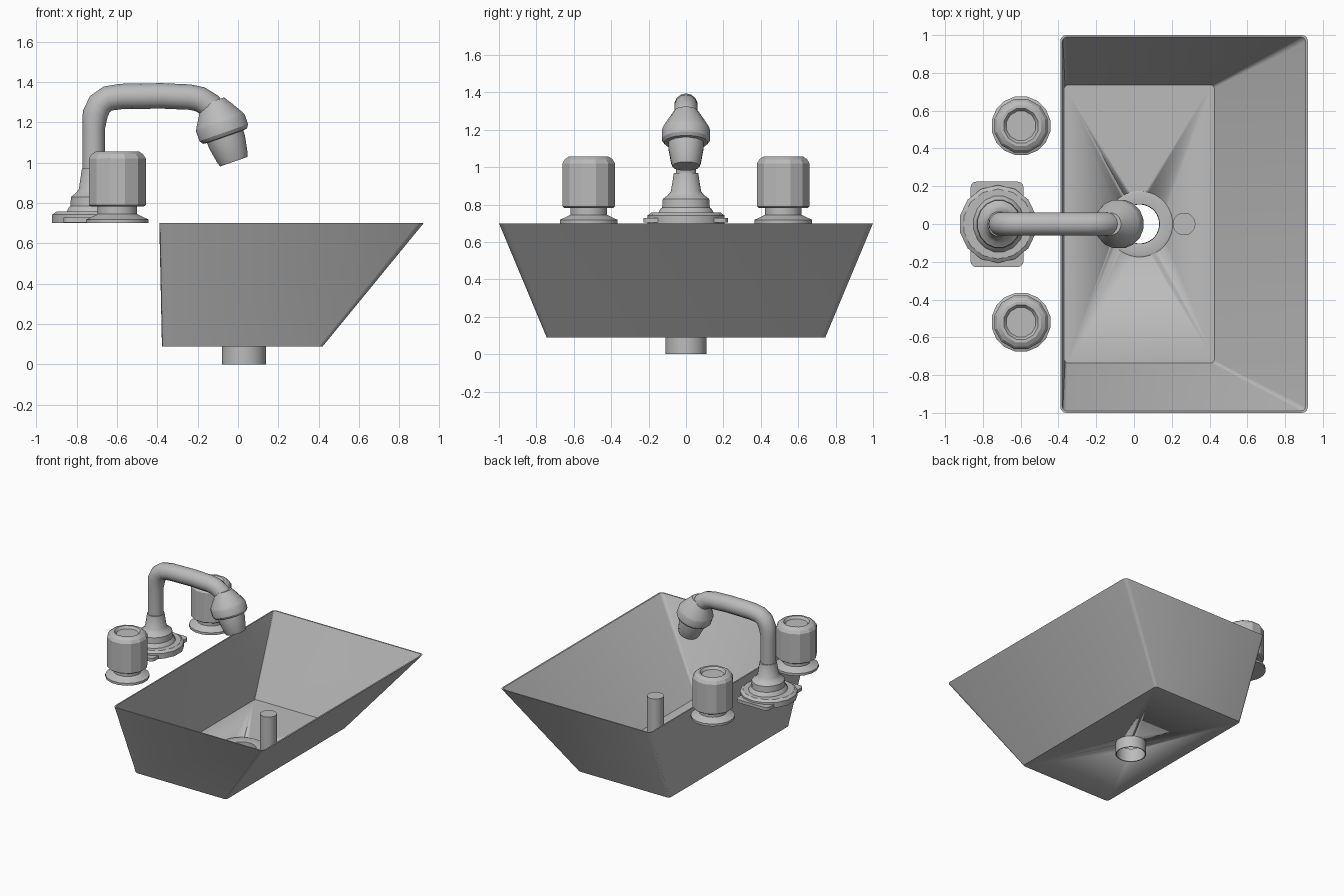
import bpy, bmesh, math
from mathutils import Vector, Matrix

if "Cube" in bpy.data.objects:
    bpy.data.objects.remove(bpy.data.objects["Cube"])

mat = bpy.data.materials.new("light grey")
mat.diffuse_color = (0.5, 0.5, 0.5, 1)
mat.use_nodes = True
mat.node_tree.nodes["Principled BSDF"].inputs["Base Color"].default_value = mat.diffuse_color


def finish(ob, angle=30):
    ob.data.materials.clear()
    ob.data.materials.append(mat)
    bpy.ops.object.select_all(action='DESELECT')
    bpy.context.view_layer.objects.active = ob
    ob.select_set(True)
    bpy.ops.object.shade_smooth_by_angle(angle=math.radians(angle))
    return ob


def skin(name, rings, cap_start=True, cap_end=True, close=False, angle=30):
    """Join rings of points into one skin."""
    bm = bmesh.new()
    vs = [[bm.verts.new(p) for p in r] for r in rings]
    n = len(vs[0])
    pairs = list(zip(vs, vs[1:])) + ([(vs[-1], vs[0])] if close else [])
    for a, b in pairs:
        for i in range(n):
            j = (i + 1) % n
            bm.faces.new((a[i], a[j], b[j], b[i]))
    if not close:
        if cap_start:
            bm.faces.new(vs[0][::-1])
        if cap_end:
            bm.faces.new(vs[-1])
    bmesh.ops.recalc_face_normals(bm, faces=bm.faces)
    me = bpy.data.meshes.new(name)
    bm.to_mesh(me)
    bm.free()
    ob = bpy.data.objects.new(name, me)
    bpy.context.collection.objects.link(ob)
    return finish(ob, angle)


def lathe(name, profile, origin, axis=(0, 0, 1), sides=16, ys=1.0, close=False, angle=30):
    """Revolve (distance, radius) pairs around an axis."""
    rot = Vector((0, 0, 1)).rotation_difference(Vector(axis)).to_matrix()
    o = Vector(origin)
    rings = []
    for s, r in profile:
        rings.append([o + rot @ Vector((r * math.cos(t), ys * r * math.sin(t), s))
                      for t in (2 * math.pi * (i + 0.5) / sides for i in range(sides))])
    return skin(name, rings, close=close, angle=angle)


def round_rect(x0, x1, y0, y1, z, r, seg=3):
    pts = []
    for k, (cx, cy) in enumerate(((x1 - r, y1 - r), (x0 + r, y1 - r),
                                  (x0 + r, y0 + r), (x1 - r, y0 + r))):
        for i in range(seg + 1):
            t = math.pi / 2 * (k + i / seg)
            pts.append((cx + r * math.cos(t), cy + r * math.sin(t), z))
    return pts


# basin shell with a slanted front and a drain hole
basin = skin("basin", [
    round_rect(-0.377, 0.42, -0.745, 0.745, 0.09, 0.02),
    round_rect(-0.39, 0.92, -1.0, 1.0, 0.70, 0.03),
    round_rect(-0.38, 0.908, -0.99, 0.99, 0.70, 0.025),
    round_rect(-0.367, 0.425, -0.735, 0.735, 0.102, 0.015)])
cutter = lathe("drain_cutter", [(0, 0.108), (0.3, 0.108)], (0.03, 0, -0.05), sides=32)
cutter.hide_render = True
mod = basin.modifiers.new("drain_hole", 'BOOLEAN')
mod.operation = 'DIFFERENCE'
mod.solver = 'EXACT'
mod.object = cutter
bpy.context.view_layer.objects.active = basin
bpy.ops.object.modifier_apply(modifier=mod.name)
bpy.data.objects.remove(cutter)

# drain pipe with its flange on the basin floor
lathe("drain_pipe", [(0, 0.11), (0.095, 0.11), (0.103, 0.175), (0.110, 0.175),
                     (0.114, 0.165), (0.106, 0.105), (0, 0.103)],
      (0.03, 0, 0), sides=32, close=True)

# standing overflow tube
lathe("overflow_tube", [(0.095, 0.06), (0.44, 0.06)], (0.265, 0, 0), sides=24)

# pair of tap handles
for side, name in ((-1, "left"), (1, "right")):
    pos = (-0.598, side * 0.52, 0)
    lathe(name + "_handle_base", [(0.70, 0.158), (0.718, 0.158), (0.735, 0.12), (0.745, 0.10),
                                  (0.79, 0.10)], pos, sides=16)
    lathe(name + "_handle", [(0.782, 0.135), (0.79, 0.146), (1.02, 0.146), (1.042, 0.132),
                             (1.056, 0.11), (1.056, 0.094), (1.038, 0.08)],
          pos, sides=12, angle=25)

# spout foot: plate, disc and collar
skin("spout_plate", [round_rect(-0.865, -0.585, -0.228, 0.224, z, 0.03) for z in (0.703, 0.728)])
lathe("spout_disc", [(0.70, 0.206), (0.742, 0.206), (0.757, 0.185), (0.757, 0.13)],
      (-0.72, 0, 0), sides=14)
lathe("spout_collar", [(0.75, 0.14), (0.775, 0.128), (0.785, 0.118), (0.83, 0.115), (0.85, 0.09),
                       (0.87, 0.075), (0.97, 0.06)], (-0.715, 0, 0), sides=16, ys=1.1)

# bent spout tube
path = [(-0.715, 0.84), (-0.715, 1.17), (-0.708, 1.24), (-0.685, 1.29), (-0.645, 1.318),
        (-0.58, 1.328), (-0.38, 1.331), (-0.24, 1.325), (-0.19, 1.315), (-0.14, 1.285),
        (-0.105, 1.235), (-0.09, 1.20)]
rings = []
for i, (x, z) in enumerate(path):
    a, b = path[max(i - 1, 0)], path[min(i + 1, len(path) - 1)]
    d = Vector((b[0] - a[0], 0, b[1] - a[1])).normalized()
    n = Vector((-d.z, 0, d.x))
    r = 0.056 if i < 2 else 0.063
    rings.append([Vector((x, 0, z)) + n * (r * math.cos(t)) + Vector((0, r * math.sin(t), 0))
                  for t in (2 * math.pi * k / 14 for k in range(14))])
skin("spout_tube", rings, angle=40)

# tilted spout head and nozzle
axis = (0.33, 0, -0.944)
lathe("spout_head", [(-0.015, 0.06), (0.03, 0.09), (0.085, 0.124), (0.10, 0.13), (0.15, 0.13),
                     (0.168, 0.118), (0.172, 0.09)], (-0.12, 0, 1.29), axis, sides=16)
lathe("spout_nozzle", [(0.16, 0.097), (0.20, 0.096), (0.285, 0.08), (0.302, 0.073)],
      (-0.12, 0, 1.29), axis, sides=16)
